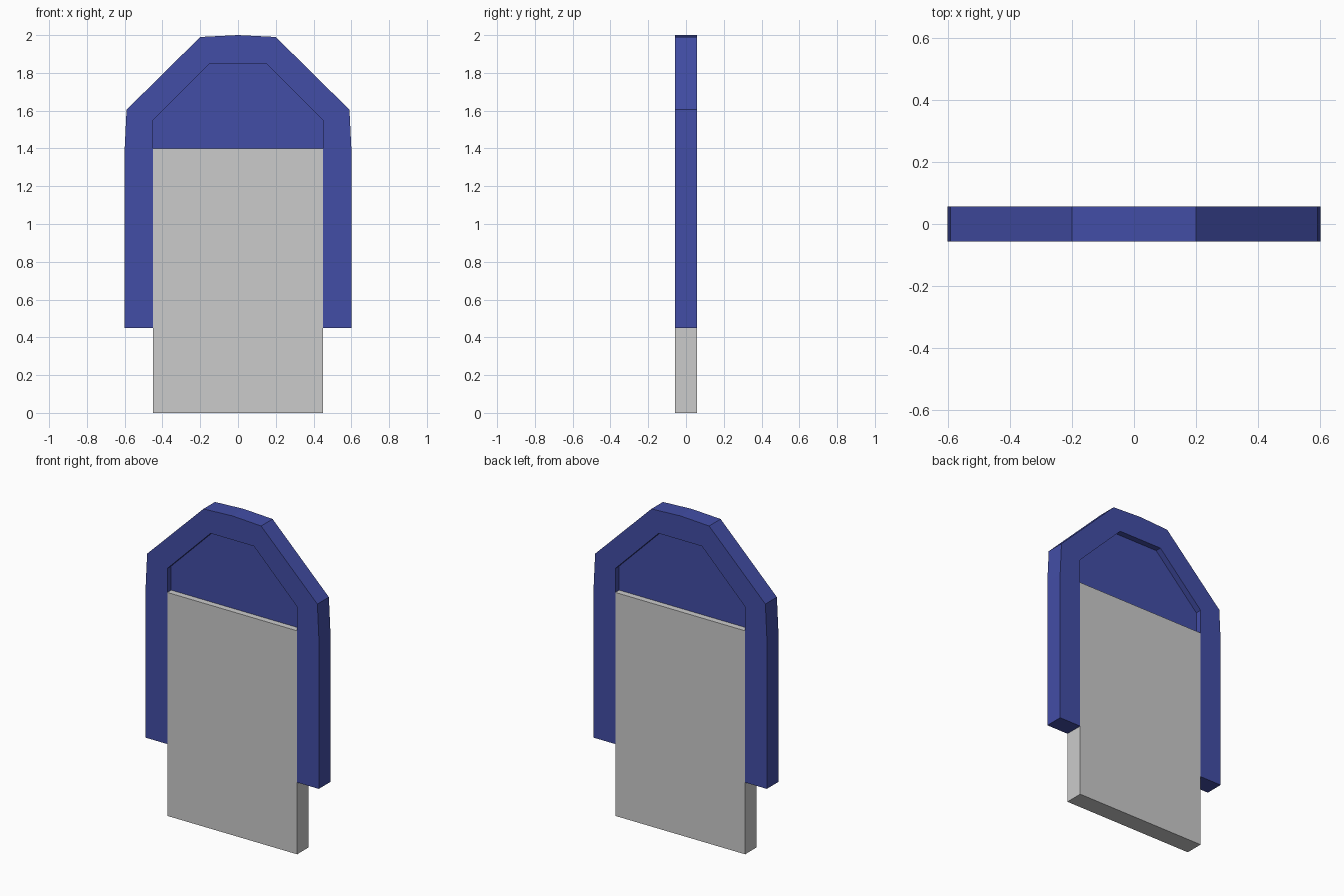
import bpy, bmesh

if "Cube" in bpy.data.objects:
    bpy.data.objects.remove(bpy.data.objects["Cube"])

HALF_T = 0.057      # half thickness of frame and door
PANEL_T = 0.019     # half thickness of the recessed panel

blue = bpy.data.materials.new("blue")
blue.diffuse_color = (0.055, 0.075, 0.38, 1)
blue.use_nodes = True
blue.node_tree.nodes["Principled BSDF"].inputs["Base Color"].default_value = blue.diffuse_color


def mirrored(half):
    """Complete a right-half outline (bottom to top) with its mirror image."""
    return half + [(-x, z) for x, z in reversed(half) if x > 0]


def slab(name, polygons, half_t, mat=None):
    """Extrude joined x-z polygons symmetrically about y = 0."""
    bm = bmesh.new()
    for poly in polygons:
        bm.faces.new([bm.verts.new((x, -half_t, z)) for x, z in poly])
    bmesh.ops.remove_doubles(bm, verts=bm.verts, dist=1e-5)
    ext = bmesh.ops.extrude_face_region(bm, geom=bm.faces[:], use_keep_orig=True)
    moved = [g for g in ext["geom"] if isinstance(g, bmesh.types.BMVert)]
    bmesh.ops.translate(bm, verts=moved, vec=(0, 2 * half_t, 0))
    bmesh.ops.recalc_face_normals(bm, faces=bm.faces)
    mesh = bpy.data.meshes.new(name)
    bm.to_mesh(mesh)
    bm.free()
    if mat:
        mesh.materials.append(mat)
    obj = bpy.data.objects.new(name, mesh)
    bpy.context.collection.objects.link(obj)
    return obj


# Arched frame: quads bridging paired outer and inner outlines
outer = mirrored([(0.6, 0.45), (0.6, 1.4), (0.59, 1.605), (0.2, 1.99), (0, 2.0)])
inner = mirrored([(0.45, 0.45), (0.45, 1.4), (0.45, 1.55), (0.15, 1.85), (0, 1.85)])
quads = [(outer[i], outer[i + 1], inner[i + 1], inner[i]) for i in range(len(outer) - 1)]
slab("arched_frame", quads, HALF_T, blue)

# Thin panel recessed on both sides above the door
slab("recessed_panel", [mirrored([(0.45, 1.4), (0.45, 1.55), (0.15, 1.85)])], PANEL_T, blue)

# Grey door slab
slab("door_slab", [mirrored([(0.45, 0), (0.45, 1.4)])], HALF_T)
